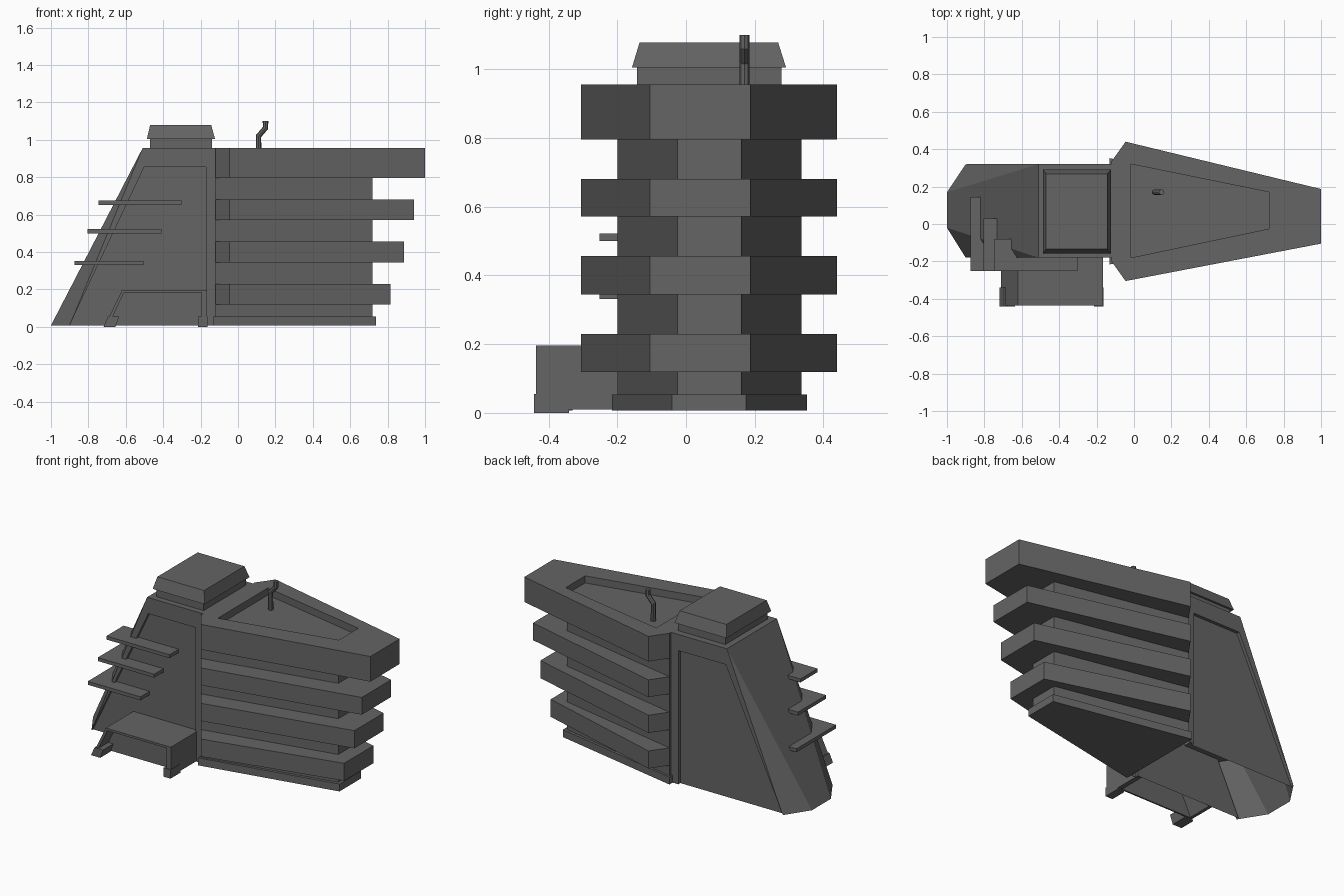
import bpy, bmesh

if "Cube" in bpy.data.objects:
    bpy.data.objects.remove(bpy.data.objects["Cube"])

# Dark grey finish for the whole building
dark = bpy.data.materials.new("dark_grey")
dark.diffuse_color = (0.128, 0.128, 0.128, 1)
dark.use_nodes = True
dark.node_tree.nodes["Principled BSDF"].inputs["Base Color"].default_value = dark.diffuse_color


def finish(name, bm):
    bmesh.ops.recalc_face_normals(bm, faces=bm.faces[:])
    me = bpy.data.meshes.new(name)
    bm.to_mesh(me)
    bm.free()
    me.materials.append(dark)
    ob = bpy.data.objects.new(name, me)
    bpy.context.collection.objects.link(ob)
    return ob


def loft(name, rings):
    """Closed solid through rings with equal point counts."""
    bm = bmesh.new()
    vs = [[bm.verts.new(p) for p in r] for r in rings]
    n = len(rings[0])
    for a, b in zip(vs, vs[1:]):
        for i in range(n):
            j = (i + 1) % n
            bm.faces.new((a[i], a[j], b[j], b[i]))
    bm.faces.new(vs[0])
    bm.faces.new(vs[-1])
    return finish(name, bm)


def plan(name, pts, z0, z1):
    return loft(name, [[(x, y, z) for x, y in pts] for z in (z0, z1)])


def side(name, pts, y0, y1):
    return loft(name, [[(x, y, z) for x, z in pts] for y in (y0, y1)])


def rect(x0, x1, y0, y1):
    return [(x0, y0), (x1, y0), (x1, y1), (x0, y1)]


def cut(ob, cutter):
    mod = ob.modifiers.new("cut", 'BOOLEAN')
    mod.object = cutter
    mod.operation = 'DIFFERENCE'
    mod.solver = 'EXACT'
    bpy.context.view_layer.objects.active = ob
    bpy.ops.object.modifier_apply(modifier=mod.name)
    bpy.data.objects.remove(cutter)


# Tower: sloped end wall with corner chamfers fading out at the top
bm = bmesh.new()
low = [bm.verts.new((x, y, 0.007)) for x, y in
       [(-0.12, -0.18), (-0.9, -0.18), (-1, -0.02), (-1, 0.17), (-0.9, 0.32), (-0.12, 0.32)]]
top = [bm.verts.new((x, y, 0.955)) for x, y in
       [(-0.12, -0.18), (-0.51, -0.18), (-0.51, 0.32), (-0.12, 0.32)]]
a, b, c, d, e, f = low
p, q, r, s = top
for face in [low, top, (a, b, q, p), (b, c, q), (c, d, r, q), (d, e, r), (e, f, s, r), (f, a, p, s)]:
    bm.faces.new(face)
tower = finish("tower", bm)

# Recessed wall panels, front and back
panel = [(-0.947, -0.09), (-0.502, 0.853), (-0.17, 0.853), (-0.17, -0.09)]
cut(tower, side("panel_cutter", panel, -0.3, -0.16))
cut(tower, side("panel_cutter", panel, 0.30, 0.45))

# Open underside of the tower
bm = bmesh.new()
bm.from_mesh(tower.data)
under = [fc for fc in bm.faces if fc.normal.z < -0.9 and fc.calc_center_median().z < 0.05]
bmesh.ops.delete(bm, geom=under, context='FACES')
bm.to_mesh(tower.data)
bm.free()

# Roof house and bevelled cap
plan("roof_house", rect(-0.47, -0.14, -0.143, 0.278), 0.95, 1.005)
loft("roof_cap", [[(x, y, 1.005) for x, y in rect(-0.487, -0.123, -0.157, 0.291)],
                  [(x, y, 1.078) for x, y in rect(-0.47, -0.143, -0.135, 0.268)]])

# Building core and base
plan("core", [(-0.12, -0.2), (0.72, -0.025), (0.72, 0.161), (-0.12, 0.336)], 0.03, 0.82)
plan("base", [(-0.13, -0.216), (0.739, -0.041), (0.739, 0.175), (-0.13, 0.352)], 0.007, 0.054)

# Overhanging floor bands
for i, (xe, z0, z1) in enumerate([(0.816, 0.119, 0.23), (0.888, 0.344, 0.456),
                                  (0.94, 0.571, 0.68), (1.0, 0.796, 0.955)]):
    band = plan(f"floor_band_{i + 1}",
                [(-0.12, -0.2), (-0.045, -0.305), (xe, -0.105), (xe, 0.187),
                 (-0.045, 0.44), (-0.12, 0.335)], z0, z1)
# Sunken roof terrace in the top band
cut(band, plan("terrace_cutter", [(-0.015, -0.18), (0.723, -0.025), (0.723, 0.17), (-0.015, 0.32)],
               0.91, 1.1))

# Bent vent pipe
curve = bpy.data.curves.new("vent_path", 'CURVE')
curve.dimensions = '3D'
curve.bevel_depth = 0.015
curve.bevel_resolution = 2
curve.use_fill_caps = True
curve.materials.append(dark)
sp = curve.splines.new('POLY')
path = [(0.11, 0.9), (0.11, 1.02), (0.147, 1.063), (0.147, 1.1)]
sp.points.add(len(path) - 1)
for pt, (x, z) in zip(sp.points, path):
    pt.co = (x, 0.17, z, 1)
sp.use_smooth = False
bpy.context.collection.objects.link(bpy.data.objects.new("vent_pipe", curve))

# Corner fins
for i, (x0, x1, y1, z) in enumerate([(-0.875, -0.506, 0.145, 0.342), (-0.805, -0.41, 0.03, 0.511),
                                     (-0.745, -0.303, -0.08, 0.663)]):
    plan(f"corner_fin_{i + 1}", rect(x0, x1, -0.252, y1), z - 0.011, z + 0.011)

# Entrance porch: shell, recessed wall and feet
side("porch_shell", [(-0.71, 0.01), (-0.62, 0.196), (-0.165, 0.196), (-0.165, 0.01),
                     (-0.195, 0.01), (-0.195, 0.182), (-0.61, 0.182), (-0.69, 0.01)], -0.436, -0.16)
side("porch_wall", [(-0.7, 0.007), (-0.615, 0.19), (-0.18, 0.19), (-0.18, 0.007)], -0.34, -0.33)
side("porch_foot_left", [(-0.719, 0.0), (-0.695, 0.055), (-0.635, 0.055), (-0.655, 0.0)], -0.442, -0.34)
side("porch_foot_right", [(-0.213, 0.0), (-0.213, 0.055), (-0.163, 0.055), (-0.163, 0.0)], -0.442, -0.34)
